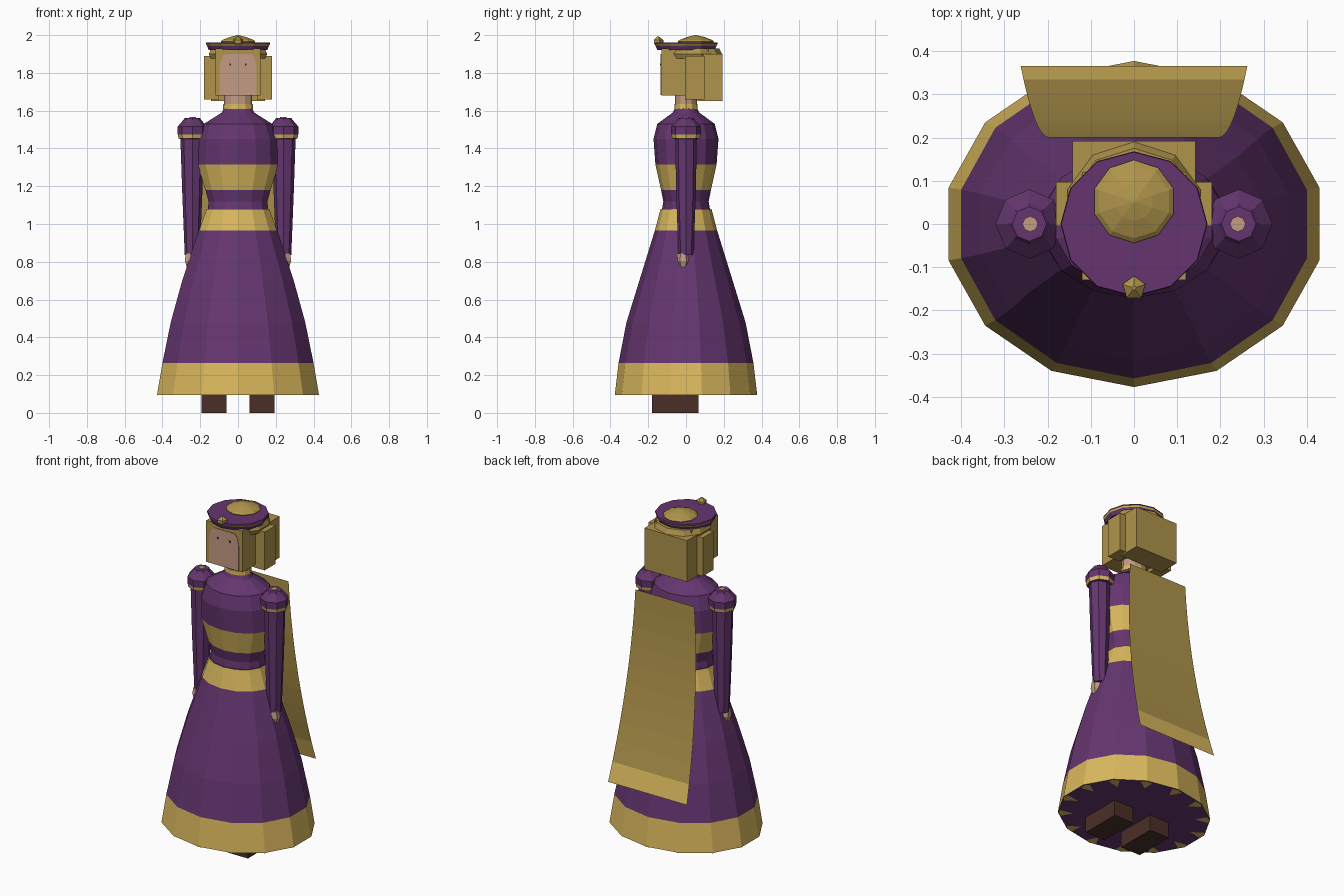
import bpy, bmesh, math
from mathutils import Vector

cube = bpy.data.objects.get("Cube")
if cube:
    bpy.data.objects.remove(cube, do_unlink=True)


def material(name, rgb):
    m = bpy.data.materials.new(name)
    m.use_nodes = True
    col = (*rgb, 1)
    m.diffuse_color = col
    m.node_tree.nodes["Principled BSDF"].inputs["Base Color"].default_value = col
    return m


PURPLE = material("purple_cloth", (0.13, 0.036, 0.16))
TRIM = material("gold_trim", (0.70, 0.48, 0.11))
HAIR = material("dark_gold", (0.43, 0.295, 0.07))
SKIN = material("skin", (0.55, 0.33, 0.23))
BOOT = material("brown_leather", (0.07, 0.028, 0.02))
EYE = material("dark_eye", (0.03, 0.02, 0.02))


def finish(name, bm, mats, fix=True):
    if fix:
        bmesh.ops.recalc_face_normals(bm, faces=bm.faces)
    me = bpy.data.meshes.new(name)
    bm.to_mesh(me)
    bm.free()
    for m in mats:
        me.materials.append(m)
    ob = bpy.data.objects.new(name, me)
    bpy.context.collection.objects.link(ob)
    return ob


def lathe(name, rings, sides, mats, bands=None, centre=(0, 0)):
    """Stack of elliptical rings (z, rx, ry); bands gives a material slot per level."""
    bm = bmesh.new()
    loops = []
    for z, rx, ry in rings:
        angles = [math.pi / 2 + math.tau * i / sides for i in range(sides)]
        loops.append([bm.verts.new((centre[0] + rx * math.cos(a),
                                    centre[1] + ry * math.sin(a), z)) for a in angles])
    for k, (a, b) in enumerate(zip(loops, loops[1:])):
        for i in range(sides):
            j = (i + 1) % sides
            f = bm.faces.new((a[i], a[j], b[j], b[i]))
            f.material_index = bands[k] if bands else 0
    bm.faces.new(loops[0])
    bm.faces.new(loops[-1])
    return finish(name, bm, mats)


def box(name, x, y, z, mat):
    bm = bmesh.new()
    bmesh.ops.create_cube(bm, size=1)
    for v in bm.verts:
        v.co = Vector([lo + (c + 0.5) * (hi - lo) for c, (lo, hi) in zip(v.co, (x, y, z))])
    return finish(name, bm, [mat])


# Skirt and bodice, with gold hem, belt and chest band
lathe("skirt", [(0.095, 0.44, 0.377), (0.265, 0.41, 0.357), (0.48, 0.365, 0.315),
                (0.70, 0.303, 0.247), (0.965, 0.212, 0.165), (1.08, 0.17, 0.135)],
      14, [PURPLE, TRIM], [1, 0, 0, 0, 1])
lathe("bodice", [(1.06, 0.165, 0.13), (1.12, 0.16, 0.12), (1.18, 0.177, 0.132),
                 (1.315, 0.22, 0.162), (1.45, 0.215, 0.172), (1.53, 0.185, 0.152),
                 (1.59, 0.088, 0.07), (1.615, 0.076, 0.058)],
      14, [PURPLE, TRIM], [0, 0, 1, 0, 0, 0, 0])

# Pointed gold edging under the hem
bm = bmesh.new()
for i in range(14):
    a = math.pi / 2 + math.tau * i / 14
    pts = [(1.0, 0), (0.97, 0.08), (0.8, 0), (0.97, -0.08)]
    bm.faces.new([bm.verts.new((0.438 * r * math.cos(a + d), 0.375 * r * math.sin(a + d), 0.092))
                  for r, d in pts])
for f in bm.faces:
    if f.normal.z > 0:
        f.normal_flip()
bm.normal_update()
finish("hem_edging", bm, [TRIM], fix=False)

# Neck with a gold collar
lathe("collar", [(1.61, 0.079, 0.062), (1.635, 0.078, 0.061)], 12, [TRIM])
lathe("neck", [(1.60, 0.075, 0.058), (1.70, 0.075, 0.058)], 12, [SKIN])

# Head block, hair blocks and face plate
box("head", (-0.12, 0.12), (-0.13, 0.12), (1.68, 1.928), HAIR)
box("back_hair", (-0.142, 0.142), (0.06, 0.192), (1.652, 1.90), HAIR)
lathe("hair_cap", [(1.875, 0.15, 0.15), (1.90, 0.162, 0.16), (1.93, 0.15, 0.145)], 10,
      [HAIR], centre=(0, 0.03))
bm = bmesh.new()
outline = [(-0.098, 1.682), (0.098, 1.682), (0.098, 1.83), (0.088, 1.88), (0.07, 1.9),
           (-0.07, 1.9), (-0.088, 1.88), (-0.098, 1.83)]
face = bm.faces.new([bm.verts.new((x, -0.131, z)) for x, z in outline])
ext = bmesh.ops.extrude_face_region(bm, geom=[face])
bmesh.ops.translate(bm, vec=(0, -0.003, 0),
                    verts=[g for g in ext["geom"] if isinstance(g, bmesh.types.BMVert)])
finish("face", bm, [SKIN])

# Hat: purple disc with gold rim, dome and front jewel
lathe("hat", [(1.922, 0.155, 0.152), (1.945, 0.165, 0.163), (1.954, 0.17, 0.168),
              (1.962, 0.168, 0.166)], 12, [PURPLE, TRIM], [0, 1, 0])
lathe("hat_dome", [(1.955, 0.09, 0.09), (1.966, 0.096, 0.096), (1.975, 0.085, 0.085),
                   (1.99, 0.045, 0.045), (2.0, 0.004, 0.004)], 10, [HAIR], centre=(0, 0.052))
lathe("hat_jewel", [(1.942, 0.012, 0.012), (1.955, 0.028, 0.028), (1.975, 0.028, 0.028),
                    (1.992, 0.005, 0.005)], 5, [HAIR], centre=(0, -0.148))

# Paired parts: side hair, eyes, arms, hands and boots
for side, s in (("left", 1), ("right", -1)):
    def span(a, b):
        return tuple(sorted((s * a, s * b)))
    box(side + "_side_hair", span(0.10, 0.18), (-0.005, 0.097), (1.66, 1.89), HAIR)
    box(side + "_eye", span(0.037, 0.044), (-0.137, -0.133), (1.84, 1.85), EYE)
    lathe(side + "_sleeve", [(0.835, 0.04, 0.04), (1.16, 0.053, 0.052), (1.45, 0.063, 0.057),
                             (1.453, 0.073, 0.073), (1.474, 0.077, 0.078),
                             (1.515, 0.078, 0.08), (1.55, 0.048, 0.048),
                             (1.562, 0.04, 0.04)],
          8, [PURPLE, TRIM], [0, 0, 0, 1, 0, 0, 0], centre=(s * 0.242, 0))
    lathe(side + "_shoulder_stud", [(1.555, 0.018, 0.018), (1.566, 0.018, 0.018)], 8,
          [SKIN], centre=(s * 0.24, 0))
    lathe(side + "_hand", [(0.772, 0.022, 0.022), (0.805, 0.034, 0.034), (0.845, 0.028, 0.028)],
          6, [SKIN], centre=(s * 0.252, -0.015))
    box(side + "_boot", span(0.06, 0.192), (-0.18, 0.065), (0, 0.13), BOOT)

# Cape: a thin flaring sheet with a bright hem
bm = bmesh.new()
rows = []
for k in range(11):
    t = k / 10
    w, y, z = 0.196 + 0.066 * t, 0.2 + 0.165 * t * t, 1.52 - 1.11 * t
    rows.append([bm.verts.new((x, y, z)) for x in (w, -w)])
for k, (a, b) in enumerate(zip(rows, rows[1:])):
    f = bm.faces.new((a[0], a[1], b[1], b[0]))
    f.material_index = 1 if k == 9 else 0
finish("cape", bm, [HAIR, TRIM], fix=False)
